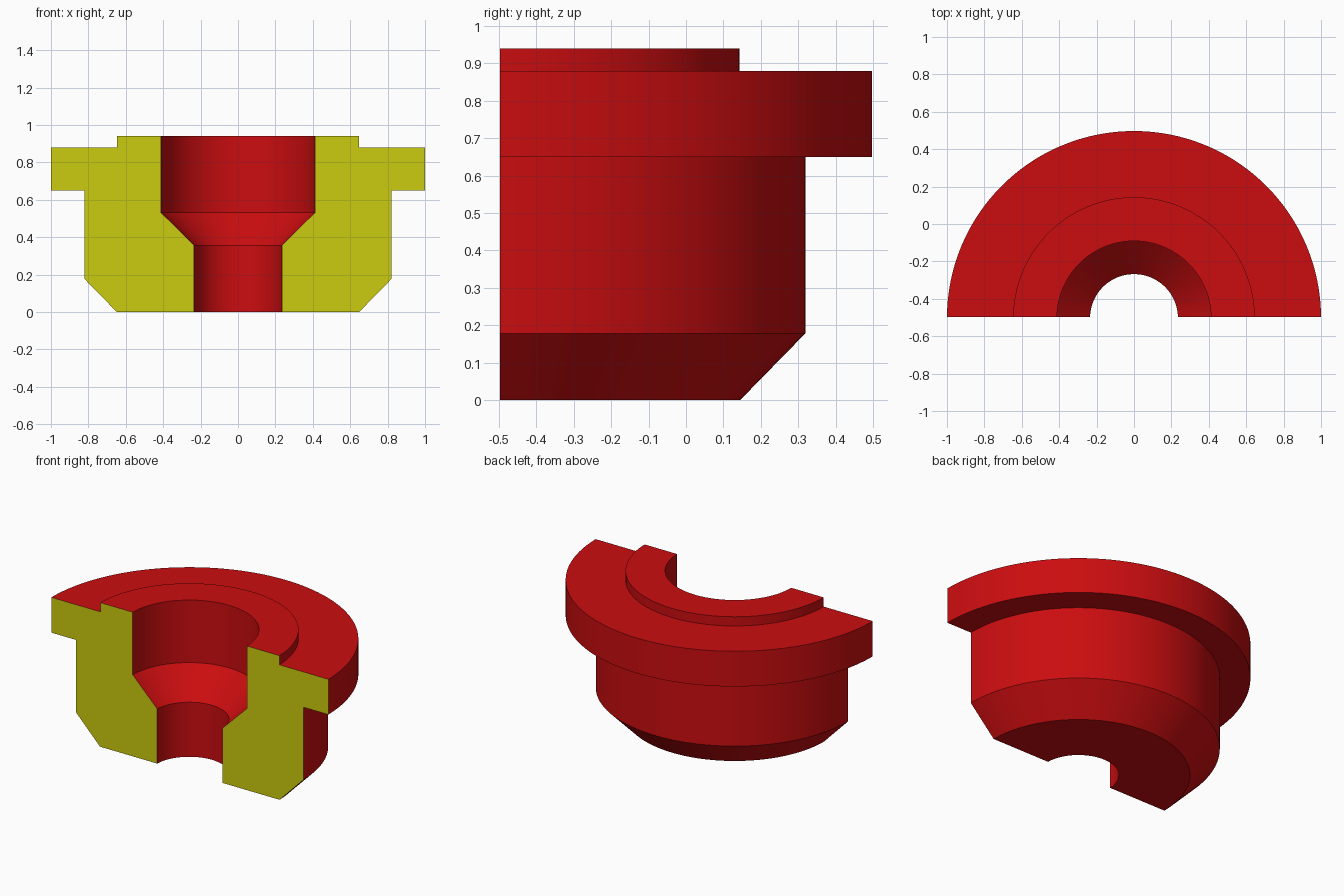
import bpy
import bmesh
import math

cube = bpy.data.objects.get("Cube")
if cube:
    bpy.data.objects.remove(cube, do_unlink=True)


def make_material(name, colour):
    mat = bpy.data.materials.new(name)
    mat.use_nodes = True
    mat.diffuse_color = colour
    bsdf = next(n for n in mat.node_tree.nodes if n.type == 'BSDF_PRINCIPLED')
    bsdf.inputs["Base Color"].default_value = colour
    return mat


red = make_material("red body", (0.60, 0.004, 0.005, 1))
yellow = make_material("yellow cut face", (0.60, 0.60, 0.005, 1))

AXIS_Y = -0.503   # revolve axis
CUT_Y = -0.497    # section plane, just behind the axis
SEGMENTS = 192

# Closed wall section as (radius, height)
profile = [
    (0.235, 0.0), (0.648, 0.0), (0.822, 0.178), (0.822, 0.65),
    (1.0, 0.65), (1.0, 0.88), (0.646, 0.88), (0.646, 0.94),
    (0.412, 0.94), (0.412, 0.532), (0.235, 0.356),
]

# Revolve the section into a full ring
bm = bmesh.new()
rings = []
for i in range(SEGMENTS):
    a = 2 * math.pi * i / SEGMENTS
    rings.append([bm.verts.new((r * math.cos(a), AXIS_Y + r * math.sin(a), z))
                  for r, z in profile])
n = len(profile)
for i in range(SEGMENTS):
    here, there = rings[i], rings[(i + 1) % SEGMENTS]
    for j in range(n):
        k = (j + 1) % n
        bm.faces.new((here[j], there[j], there[k], here[k]))

# Slice off the front half and cap the two wall sections
cut = bmesh.ops.bisect_plane(
    bm, geom=bm.verts[:] + bm.edges[:] + bm.faces[:],
    plane_co=(0, CUT_Y, 0), plane_no=(0, -1, 0), clear_outer=True)
rim = [e for e in cut["geom_cut"] if isinstance(e, bmesh.types.BMEdge)]
bmesh.ops.edgenet_fill(bm, edges=rim)
bmesh.ops.recalc_face_normals(bm, faces=bm.faces[:])

# Section faces are the ones lying in the cut plane
for f in bm.faces:
    if all(abs(v.co.y - CUT_Y) < 1e-4 for v in f.verts):
        f.material_index = 1

mesh = bpy.data.meshes.new("sectioned_bushing")
bm.to_mesh(mesh)
bm.free()
mesh.materials.append(red)
mesh.materials.append(yellow)
bushing = bpy.data.objects.new("sectioned_bushing", mesh)
bpy.context.collection.objects.link(bushing)

# Smooth round walls, crisp machined edges
bpy.ops.object.select_all(action='DESELECT')
bushing.select_set(True)
bpy.context.view_layer.objects.active = bushing
bpy.ops.object.shade_smooth_by_angle(angle=math.radians(30))
